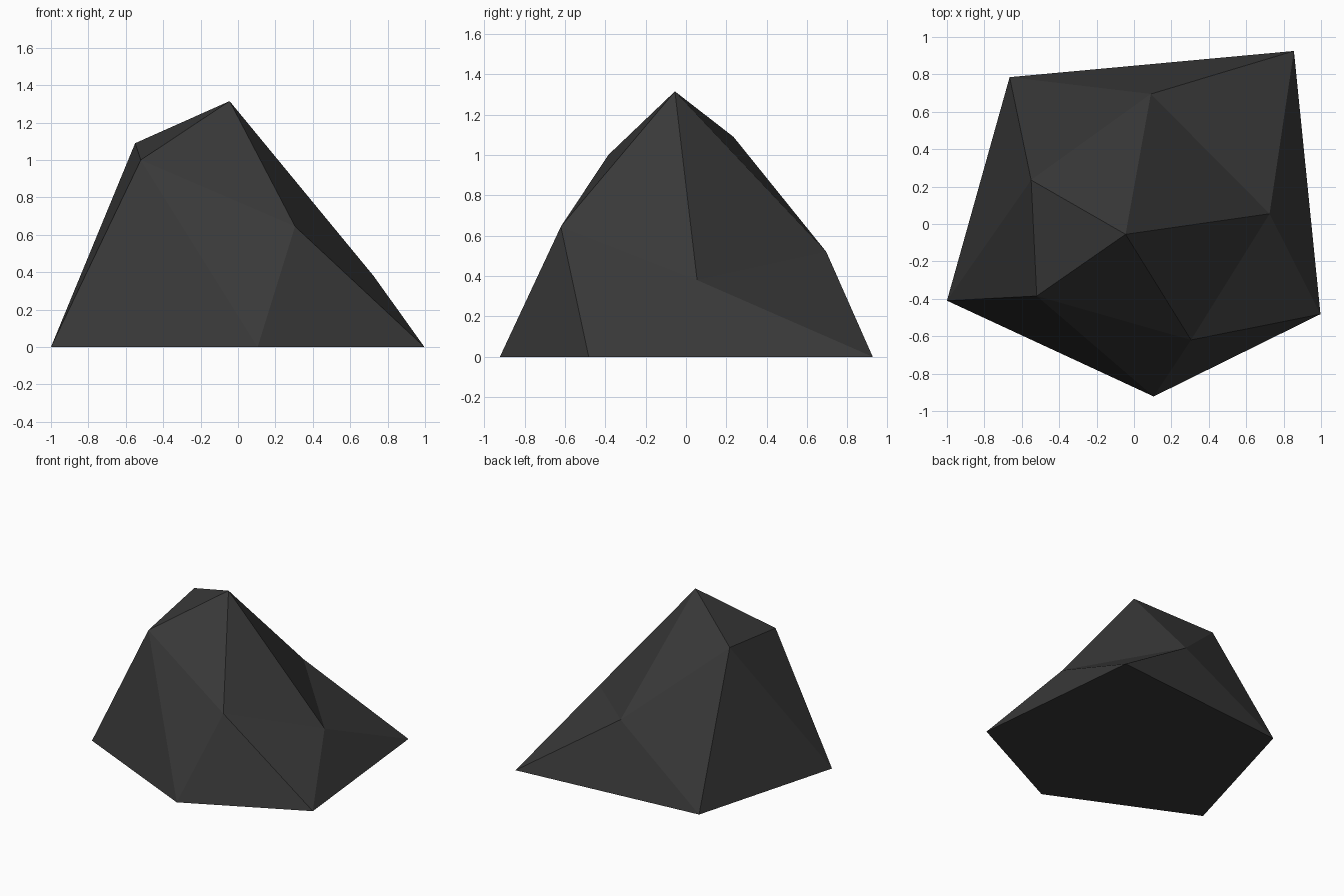
import bpy
import bmesh

if "Cube" in bpy.data.objects:
    bpy.data.objects.remove(bpy.data.objects["Cube"])

# Single dark stone colour
stone = bpy.data.materials.new("dark grey stone")
stone.diffuse_color = (0.041, 0.041, 0.041, 1)
stone.use_nodes = True
stone.node_tree.nodes["Principled BSDF"].inputs["Base Color"].default_value = stone.diffuse_color

# Corner points: five on the ground, five on the shoulders, one peak
points = {
    "A": (-1.0, -0.41, 0), "B": (0.105, -0.922, 0), "C": (0.997, -0.482, 0),
    "D": (0.855, 0.925, 0), "E": (-0.665, 0.785, 0),
    "Q": (-0.52, -0.385, 1.0), "R": (-0.55, 0.235, 1.09),
    "S": (0.305, -0.62, 0.645), "T": (0.725, 0.055, 0.38),
    "U": (0.09, 0.695, 0.52), "P": (-0.045, -0.055, 1.315),
}

# Facets: peak cap, sloping sides, flat underside
cap = "PQS PST PTU PUR PRQ"
sides = "ABQ BSQ BCS CTS CDT DUT DEU ERU EAR AQR"
underside = "EDCBA"

bm = bmesh.new()
verts = {name: bm.verts.new(co) for name, co in points.items()}
for facet in f"{cap} {sides} {underside}".split():
    bm.faces.new([verts[c] for c in facet])
bmesh.ops.recalc_face_normals(bm, faces=bm.faces)

mesh = bpy.data.meshes.new("boulder")
bm.to_mesh(mesh)
bm.free()
mesh.materials.append(stone)
boulder = bpy.data.objects.new("boulder", mesh)
bpy.context.collection.objects.link(boulder)
